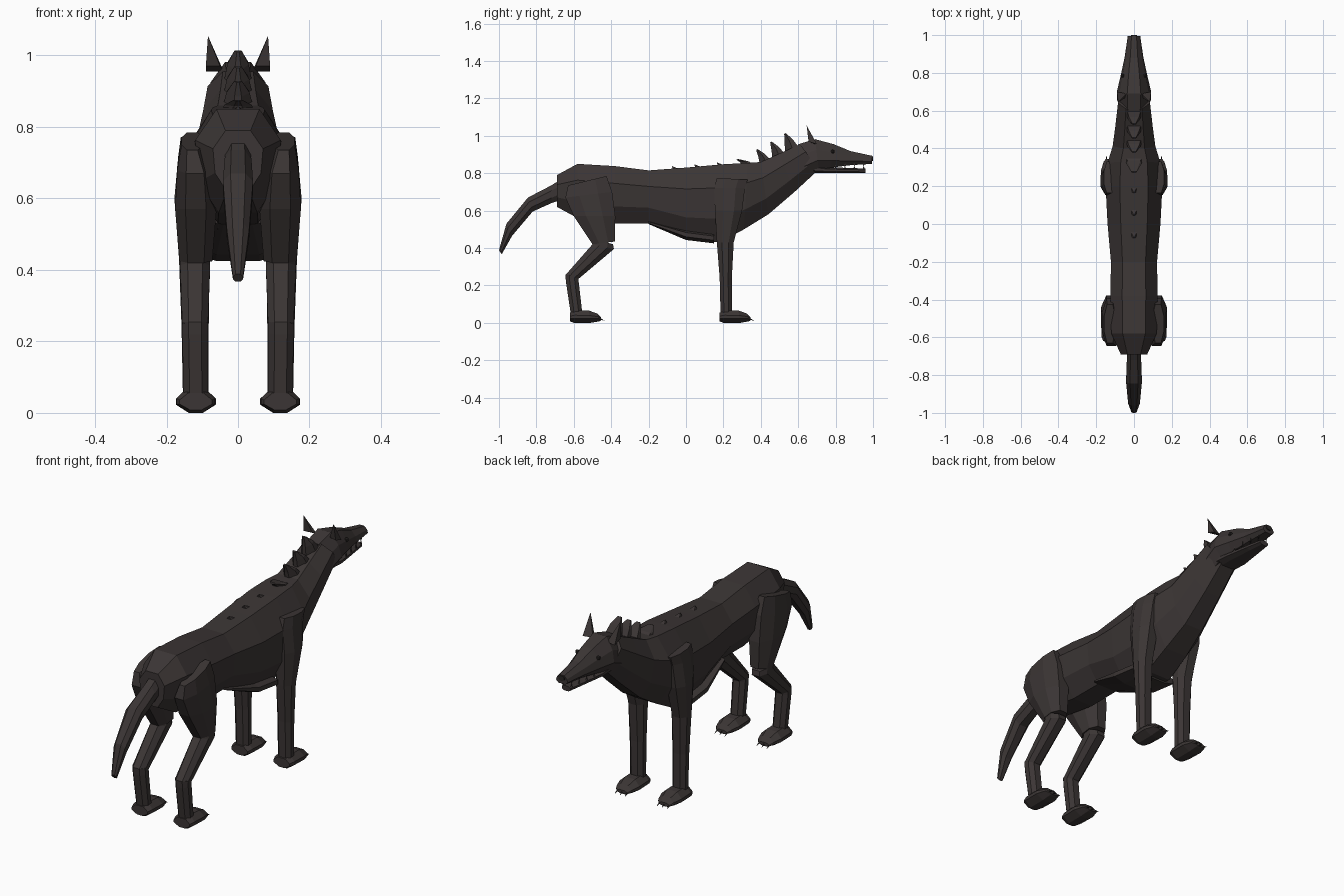
import bpy, bmesh, math
from mathutils import Vector


def material(name, rgb):
    m = bpy.data.materials.new(name)
    m.diffuse_color = (*rgb, 1)
    return m


FUR = material("dark brown fur", (0.044, 0.036, 0.035))
BLACK = material("near black", (0.022, 0.019, 0.018))

# Half cross-sections: (position from lower to upper end, share of half width)
BODY = [(1, .5), (.7, 1), (.3, .92), (0, .45)]
LIMB = [(1, .5), (.7, 1), (.3, 1), (0, .5)]
HEAD = [(1, .4), (.65, .85), (.3, 1), (0, .6)]


def finish(name, bm, mat=FUR):
    bmesh.ops.recalc_face_normals(bm, faces=bm.faces)
    me = bpy.data.meshes.new(name)
    bm.to_mesh(me)
    bm.free()
    me.materials.append(mat)
    ob = bpy.data.objects.new(name, me)
    bpy.context.collection.objects.link(ob)
    return ob


def loft(name, sections, half=LIMB, mat=FUR):
    """Skin rings given as (y0, z0, y1, z1, half width, centre x)."""
    bm = bmesh.new()
    profile = [(u, w) for u, w in half] + [(u, -w) for u, w in reversed(half)]
    rings = []
    for s in sections:
        y0, z0, y1, z1, hw = s[:5]
        cx = s[5] if len(s) > 5 else 0
        rings.append([bm.verts.new((cx + w * hw, y0 + (y1 - y0) * u, z0 + (z1 - z0) * u))
                      for u, w in profile])
    n = len(profile)
    for a, b in zip(rings, rings[1:]):
        for i in range(n):
            j = (i + 1) % n
            bm.faces.new((a[i], a[j], b[j], b[i]))
    bm.faces.new(rings[0])
    bm.faces.new(rings[-1])
    return finish(name, bm, mat)


def spike(name, base, tip, mat=FUR):
    """Pyramid from a base polygon to a tip."""
    bm = bmesh.new()
    vs = [bm.verts.new(p) for p in base]
    t = bm.verts.new(tip)
    bm.faces.new(vs)
    for i in range(len(vs)):
        bm.faces.new((vs[i], vs[(i + 1) % len(vs)], t))
    return finish(name, bm, mat)


# Torso and neck
loft("torso_and_neck", [
    (-.69, .62, -.69, .79, .07), (-.58, .56, -.58, .85, .12),
    (-.38, .53, -.38, .838, .125), (-.2, .53, -.2, .815, .122),
    (0, .45, 0, .83, .14), (.18, .43, .2, .848, .15),
    (.31, .5, .33, .855, .14), (.44, .58, .40, .86, .113),
    (.58, .70, .5, .905, .098), (.71, .82, .61, .955, .085)], BODY)

# Belly fur fold
loft("belly_fold", [
    (-.2, .528, -.2, .545, .08), (0, .443, 0, .50, .12), (.15, .425, .15, .48, .12)])

# Head, jaw, nose
loft("head", [
    (.61, .77, .60, .955, .082), (.71, .82, .69, .982, .09),
    (.775, .83, .79, .955, .072), (.88, .843, .88, .918, .05),
    (.995, .85, .995, .893, .033)], HEAD)
loft("lower_jaw", [
    (.66, .80, .66, .85, .06), (.75, .80, .75, .832, .058),
    (.88, .80, .88, .828, .038), (.96, .80, .96, .825, .025)])
loft("nose", [(.97, .868, .97, .897, .02), (1, .866, 1, .89, .016)], LIMB, BLACK)

# Tail
loft("tail", [
    (-.66, .66, -.68, .76, .035), (-.72, .64, -.72, .735, .038),
    (-.82, .595, -.845, .67, .042), (-.93, .465, -.96, .53, .031),
    (-.985, .367, -1, .388, .014)])

# Mane spikes sweeping backwards: rear base, front base, tip, half width
for yb, zb, yf, zf, yt, zt, hw in [
        (.31, .845, .40, .845, .27, .872, .055), (.40, .845, .47, .87, .375, .925, .047),
        (.465, .875, .54, .91, .45, .965, .045), (.53, .91, .61, .95, .525, 1.01, .043)]:
    loft("mane_spike", [
        (yb, zb - .03, yf, zf - .02, hw),
        ((yb + yt) / 2, (zb + zt) / 2, (yf + yt) / 2, (zf + zt) / 2 + .005, hw * .7),
        (yt, zt, yt + .008, zt + .004, hw * .25)], [(1, .9), (.6, 1), (0, .3)])

# Small tufts along the back
for y, z in [(.18, .846), (.06, .836), (-.06, .826)]:
    spike("back_tuft", [(-.028, y + .04, z - .01), (.028, y + .04, z - .01),
                        (.02, y - .01, z - .012), (-.02, y - .01, z - .012)],
          (0, y - .015, z + .012))


def paw(name, x, y):
    loft(name, [
        (y, .008, y, .055, .045, x), (y + .02, 0, y + .03, .068, .054, x),
        (y + .11, 0, y + .10, .066, .056, x), (y + .155, .008, y + .145, .05, .042, x),
        (y + .165, .012, y + .165, .03, .03, x)],
        [(1, .5), (.6, 1), (.35, 1), (0, .35)])
    for dx in (-.028, 0, .028):
        cy = y + .155
        spike(name + "_claw", [(x + dx - .005, cy, .02), (x + dx + .005, cy, .02),
                               (x + dx, cy, .032)], (x + dx, y + .185, .01), BLACK)


for s, side in ((1, "right"), (-1, "left")):
    # Front leg with shoulder
    loft(side + "_front_leg", [
        (.165, .775, .33, .765, .03, s * .13), (.15, .72, .315, .72, .042, s * .125),
        (.155, .6, .30, .6, .05, s * .128), (.165, .43, .255, .43, .043, s * .122),
        (.18, .24, .245, .24, .038, s * .12), (.185, .04, .245, .04, .036, s * .118)])
    paw(side + "_front_paw", s * .118, .18)

    # Hind thigh, shank and lower leg
    loft(side + "_hind_thigh", [
        (-.63, .735, -.425, .785, .03, s * .128), (-.645, .67, -.395, .70, .05, s * .12),
        (-.60, .57, -.378, .57, .058, s * .118), (-.50, .42, -.38, .435, .046, s * .118)])
    loft(side + "_hind_shank", [
        (-.49, .45, -.39, .42, .042, s * .12), (-.50, .42, -.385, .395, .042, s * .12),
        (-.645, .255, -.575, .235, .036, s * .12)])
    loft(side + "_hind_lower_leg", [
        (-.645, .255, -.575, .255, .036, s * .12), (-.642, .22, -.575, .23, .036, s * .12),
        (-.615, .04, -.553, .04, .034, s * .118)])
    paw(side + "_hind_paw", s * .118, -.62)

    # Ear
    spike(side + "_ear", [(s * .04, .69, .955), (s * .09, .70, .955),
                          (s * .09, .655, .97), (s * .05, .665, .97)],
          (s * .084, .645, 1.055))

    # Eye
    bm = bmesh.new()
    bmesh.ops.create_icosphere(bm, subdivisions=1, radius=.012)
    bmesh.ops.translate(bm, verts=bm.verts, vec=Vector((s * .059, .785, .916)))
    finish(side + "_eye", bm, BLACK)

    # Teeth in both jaws
    for i in range(4):
        t = i / 3
        y = .80 + .15 * t
        x = s * (.046 - .022 * t)
        for z, zt in ((.852, .832), (.822, .842)):
            spike(side + "_tooth", [(x - .004, y, z), (x + .004, y - .005, z),
                                    (x + .004, y + .005, z)], (x, y, zt))
